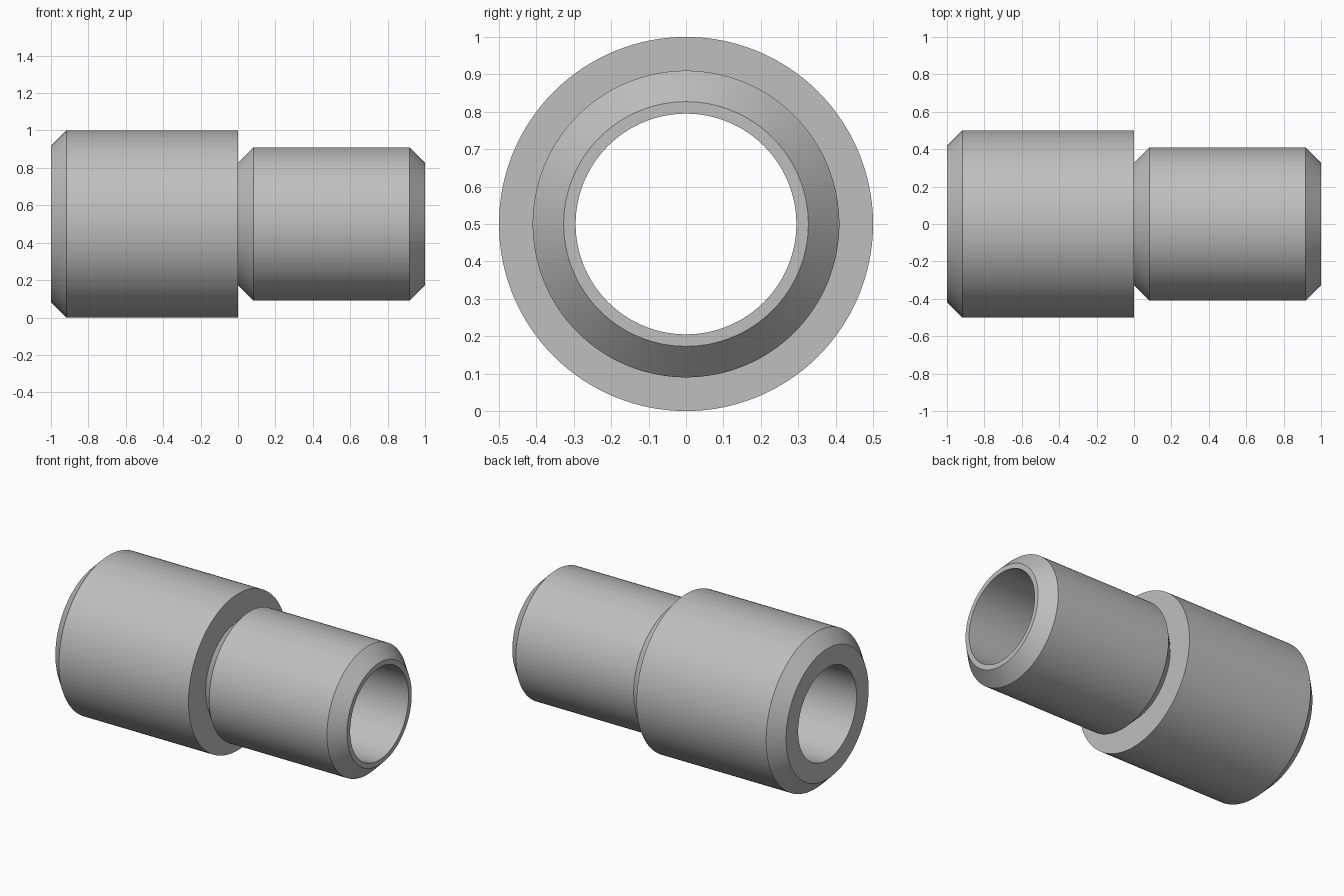
import bpy
import bmesh
import math

cube = bpy.data.objects.get("Cube")
if cube:
    bpy.data.objects.remove(cube, do_unlink=True)

SEGMENTS = 128
AXIS_HEIGHT = 0.5
BORE = 0.295
BODY = 0.5
SPIGOT = 0.41
CHAMFER = 0.083

# Plain grey metal
metal = bpy.data.materials.new("grey_metal")
metal.use_nodes = True
grey = (0.52, 0.52, 0.52, 1)
metal.diffuse_color = grey
metal.node_tree.nodes["Principled BSDF"].inputs["Base Color"].default_value = grey


def lathe(name, profile):
    """Revolve a closed (x, radius) outline about the x axis."""
    bm = bmesh.new()
    rings = []
    for i in range(SEGMENTS):
        a = math.tau * i / SEGMENTS
        rings.append([bm.verts.new((x, r * math.cos(a), r * math.sin(a)))
                      for x, r in profile])
    n = len(profile)
    for i in range(SEGMENTS):
        here, there = rings[i], rings[(i + 1) % SEGMENTS]
        for j in range(n):
            k = (j + 1) % n
            bm.faces.new((here[j], here[k], there[k], there[j]))
    bmesh.ops.recalc_face_normals(bm, faces=bm.faces)
    mesh = bpy.data.meshes.new(name)
    bm.to_mesh(mesh)
    bm.free()
    mesh.materials.append(metal)
    obj = bpy.data.objects.new(name, mesh)
    obj.location.z = AXIS_HEIGHT
    bpy.context.collection.objects.link(obj)
    bpy.ops.object.select_all(action="DESELECT")
    obj.select_set(True)
    bpy.context.view_layer.objects.active = obj
    bpy.ops.object.shade_smooth_by_angle(angle=math.radians(30))
    return obj


# Stepped tube: wide body, undercut shoulder, chamfered spigot, through bore
lathe("stepped_pipe_adapter", [
    (-1, BORE),
    (-1, BODY - CHAMFER),
    (-1 + CHAMFER, BODY),
    (0, BODY),
    (0, SPIGOT - CHAMFER),
    (CHAMFER, SPIGOT),
    (1 - CHAMFER, SPIGOT),
    (1, SPIGOT - CHAMFER),
    (1, BORE),
])
